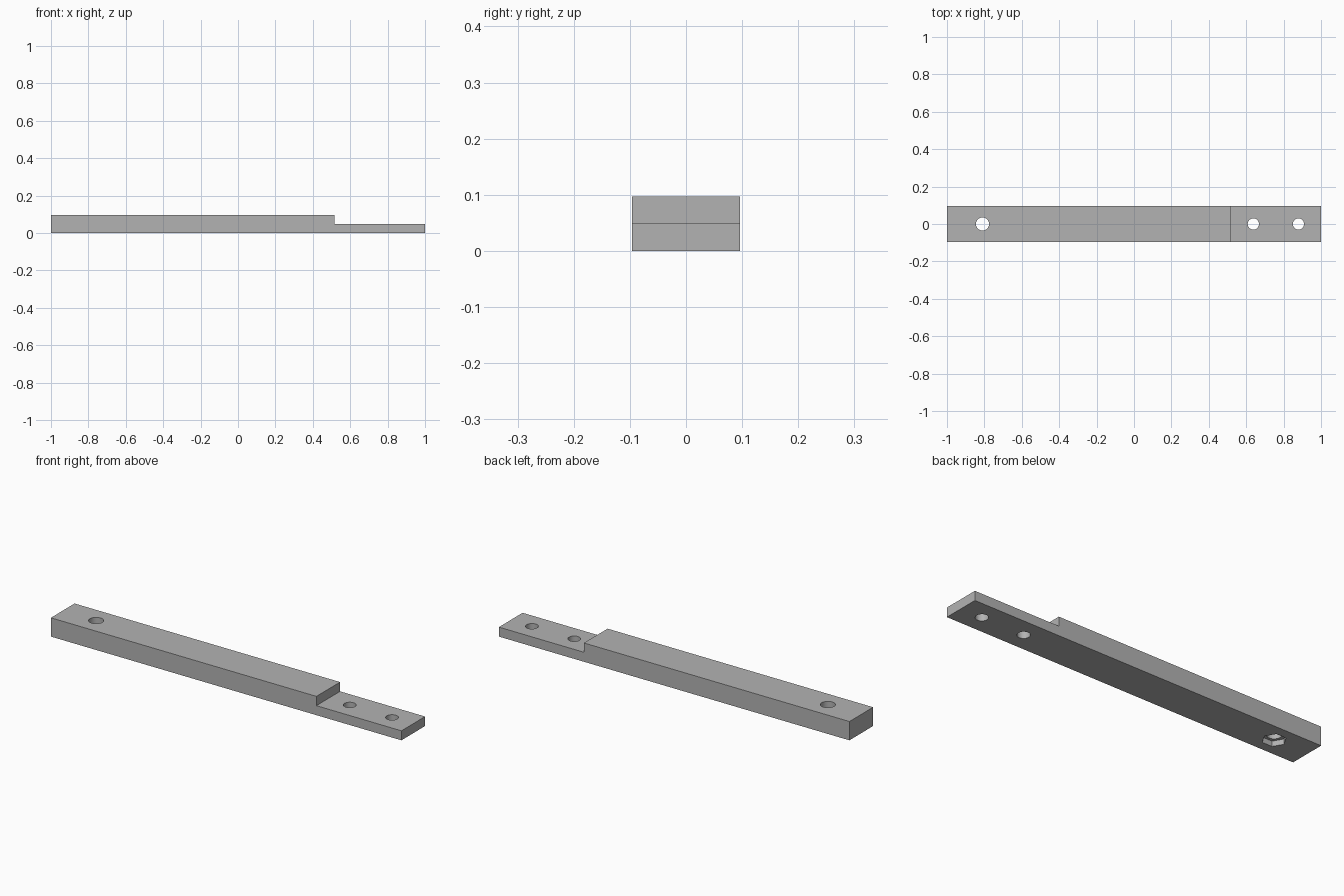
import bpy
import bmesh
import math

cube = bpy.data.objects.get("Cube")
if cube:
    bpy.data.objects.remove(cube, do_unlink=True)

WIDTH, HEIGHT, TONGUE, STEP_X = 0.193, 0.097, 0.049, 0.515

grey = bpy.data.materials.new("plain grey")
grey.use_nodes = True
colour = (0.45, 0.45, 0.45, 1)
grey.diffuse_color = colour
grey.node_tree.nodes["Principled BSDF"].inputs["Base Color"].default_value = colour


def make_object(name, bm):
    bmesh.ops.recalc_face_normals(bm, faces=bm.faces)
    mesh = bpy.data.meshes.new(name)
    bm.to_mesh(mesh)
    bm.free()
    mesh.materials.append(grey)
    obj = bpy.data.objects.new(name, mesh)
    bpy.context.collection.objects.link(obj)
    return obj


def cut_prism(target, name, x, radius, sides, bottom, top, turn=0):
    """Cut a vertical prism out of the target."""
    bm = bmesh.new()
    ring = [bm.verts.new((x + radius * math.cos(turn + math.tau * i / sides),
                          radius * math.sin(turn + math.tau * i / sides), bottom))
            for i in range(sides)]
    base = bm.faces.new(ring)
    new = bmesh.ops.extrude_face_region(bm, geom=[base])["geom"]
    bmesh.ops.translate(bm, vec=(0, 0, top - bottom),
                        verts=[v for v in new if isinstance(v, bmesh.types.BMVert)])
    cutter = make_object(name, bm)
    cutter.hide_render = True
    mod = target.modifiers.new(name, "BOOLEAN")
    mod.operation = "DIFFERENCE"
    mod.solver = "EXACT"
    mod.object = cutter
    bpy.context.view_layer.objects.active = target
    bpy.ops.object.modifier_apply(modifier=mod.name)
    bpy.data.objects.remove(cutter, do_unlink=True)


# Stepped bar: side profile extruded across the width
bm = bmesh.new()
profile = [(-1, 0), (1, 0), (1, TONGUE), (STEP_X, TONGUE), (STEP_X, HEIGHT), (-1, HEIGHT)]
side = bm.faces.new([bm.verts.new((x, -WIDTH / 2, z)) for x, z in profile])
extruded = bmesh.ops.extrude_face_region(bm, geom=[side])["geom"]
bmesh.ops.translate(bm, vec=(0, WIDTH, 0),
                    verts=[v for v in extruded if isinstance(v, bmesh.types.BMVert)])
bar = make_object("stepped_bar", bm)

# Bolt hole with a hexagonal nut pocket underneath
cut_prism(bar, "bolt_hole", -0.81, 0.035, 40, -0.1, 0.2)
cut_prism(bar, "nut_pocket", -0.81, 0.056, 6, -0.1, 0.027)

# Two screw holes through the thin tongue
for hole_x in (0.638, 0.879):
    cut_prism(bar, "screw_hole", hole_x, 0.03, 40, -0.1, 0.2)

# Smooth hole walls, sharp edges elsewhere
bpy.ops.object.select_all(action="DESELECT")
bar.select_set(True)
bpy.context.view_layer.objects.active = bar
bpy.ops.object.shade_smooth_by_angle(angle=math.radians(30))
